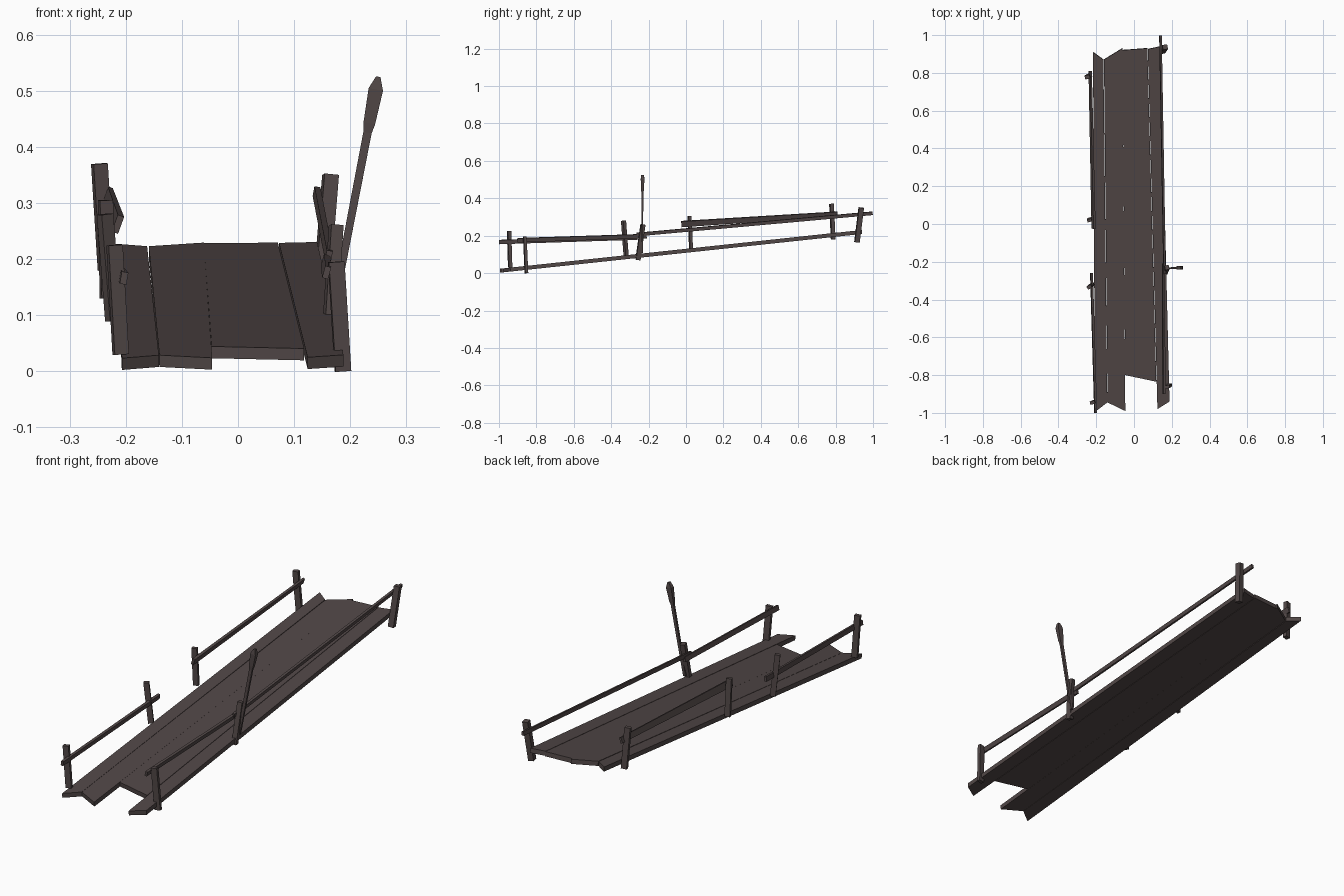
import bpy
import bmesh
import math
from mathutils import Vector, Matrix

old = bpy.data.objects.get("Cube")
if old:
    bpy.data.objects.remove(old, do_unlink=True)

wood = bpy.data.materials.new("weathered_wood")
wood.use_nodes = True
COLOUR = (0.082, 0.063, 0.062, 1)
wood.diffuse_color = COLOUR
wood.node_tree.nodes["Principled BSDF"].inputs["Base Color"].default_value = COLOUR


def loft(name, rings):
    """Join equal-length rings of points and close both ends."""
    bm = bmesh.new()
    loops = [[bm.verts.new(p) for p in ring] for ring in rings]
    count = len(loops[0])
    for a, b in zip(loops, loops[1:]):
        for i in range(count):
            j = (i + 1) % count
            bm.faces.new((a[i], a[j], b[j], b[i]))
    bm.faces.new(loops[0][::-1])
    bm.faces.new(loops[-1])
    bmesh.ops.recalc_face_normals(bm, faces=bm.faces)
    mesh = bpy.data.meshes.new(name)
    bm.to_mesh(mesh)
    bm.free()
    mesh.materials.append(wood)
    obj = bpy.data.objects.new(name, mesh)
    bpy.context.collection.objects.link(obj)


def section(centre, axis, side, w, d, twist=0):
    """Rectangle across an axis; w runs along side, d across it."""
    axis = Vector(axis).normalized()
    u = Vector(side)
    u = (u - axis * u.dot(axis)).normalized()
    u = Matrix.Rotation(math.radians(twist), 3, axis) @ u
    v = axis.cross(u)
    c = Vector(centre)
    return [c + u * w / 2 * i + v * d / 2 * j
            for i, j in ((-1, -1), (1, -1), (1, 1), (-1, 1))]


def beam(name, a, b, w, d, twist=0, end_scale=1):
    axis = Vector(b) - Vector(a)
    loft(name, [section(a, axis, (1, 0, 0), w, d, twist),
                section(b, axis, (1, 0, 0), w * end_scale, d * end_scale, twist)])


def deck_z(y):
    return 0.025 + 0.107 * (y + 0.98)


# Sloping deck planks: corners go front left, front right, back right, back left
planks = {
    "outer_plank_right": [(-0.207, -0.995), (-0.141, -0.945), (-0.162, 0.87), (-0.217, 0.91)],
    "inner_plank_right": [(-0.140, -0.945), (-0.046, -0.99), (-0.061, 0.93), (-0.159, 0.87)],
    "short_middle_plank": [(-0.047, -0.80), (0.118, -0.835), (0.071, 0.93), (-0.061, 0.92)],
    "outer_plank_left": [(0.124, -0.98), (0.188, -0.94), (0.141, 0.94), (0.073, 0.925)],
}
for name, corners in planks.items():
    top = [(x, y, deck_z(y)) for x, y in corners]
    bottom = [(x, y + 0.002, z - 0.021) for x, y, z in top]
    loft(name, [bottom, top])

# Leaning posts: bottom, top, width, depth, twist
posts = [
    ("right_post_front", (-0.209, -0.940, 0.03), (-0.220, -0.946, 0.225), 0.026, 0.018, 14),
    ("right_post_middle", (-0.222, -0.320, 0.09), (-0.237, -0.334, 0.28), 0.024, 0.018, 30),
    ("right_post_inner", (-0.233, 0.027, 0.13), (-0.236, 0.019, 0.305), 0.024, 0.016, 14),
    ("right_post_back", (-0.235, 0.787, 0.18), (-0.247, 0.778, 0.37), 0.026, 0.020, 14),
    ("left_post_front", (0.187, -0.853, 0.0), (0.175, -0.862, 0.195), 0.028, 0.016, 8),
    ("left_post_middle", (0.163, -0.257, 0.07), (0.175, -0.230, 0.26), 0.022, 0.024, 12),
    ("left_post_back", (0.150, 0.914, 0.165), (0.165, 0.937, 0.35), 0.026, 0.026, 10),
]
for name, a, b, w, d, twist in posts:
    beam(name, a, b, w, d, twist)

# Handrails
beam("right_rail_front", (-0.203, -1.0, 0.166), (-0.225, -0.26, 0.190), 0.012, 0.022, 10)
beam("right_rail_back", (-0.214, -0.025, 0.262), (-0.232, 0.81, 0.316), 0.012, 0.032, 20, 0.8)
beam("left_rail_front", (0.158, -0.90, 0.176), (0.156, -0.21, 0.198), 0.011, 0.022, 15)
beam("left_rail_back", (0.162, -0.265, 0.206), (0.140, 0.998, 0.320), 0.011, 0.018, 10)

# Torch: slim shaft with a faceted, pointed head
foot = Vector((0.170, -0.235, 0.11))
tip = Vector((0.250, -0.232, 0.525))
axis = tip - foot
torch = [(0.0, 0.013, 0.009), (0.76, 0.015, 0.010), (0.80, 0.021, 0.014),
         (0.945, 0.026, 0.020), (1.0, 0.008, 0.014)]
loft("torch", [section(foot + axis * t, axis, (1, 0, 0), w, d) for t, w, d in torch])
